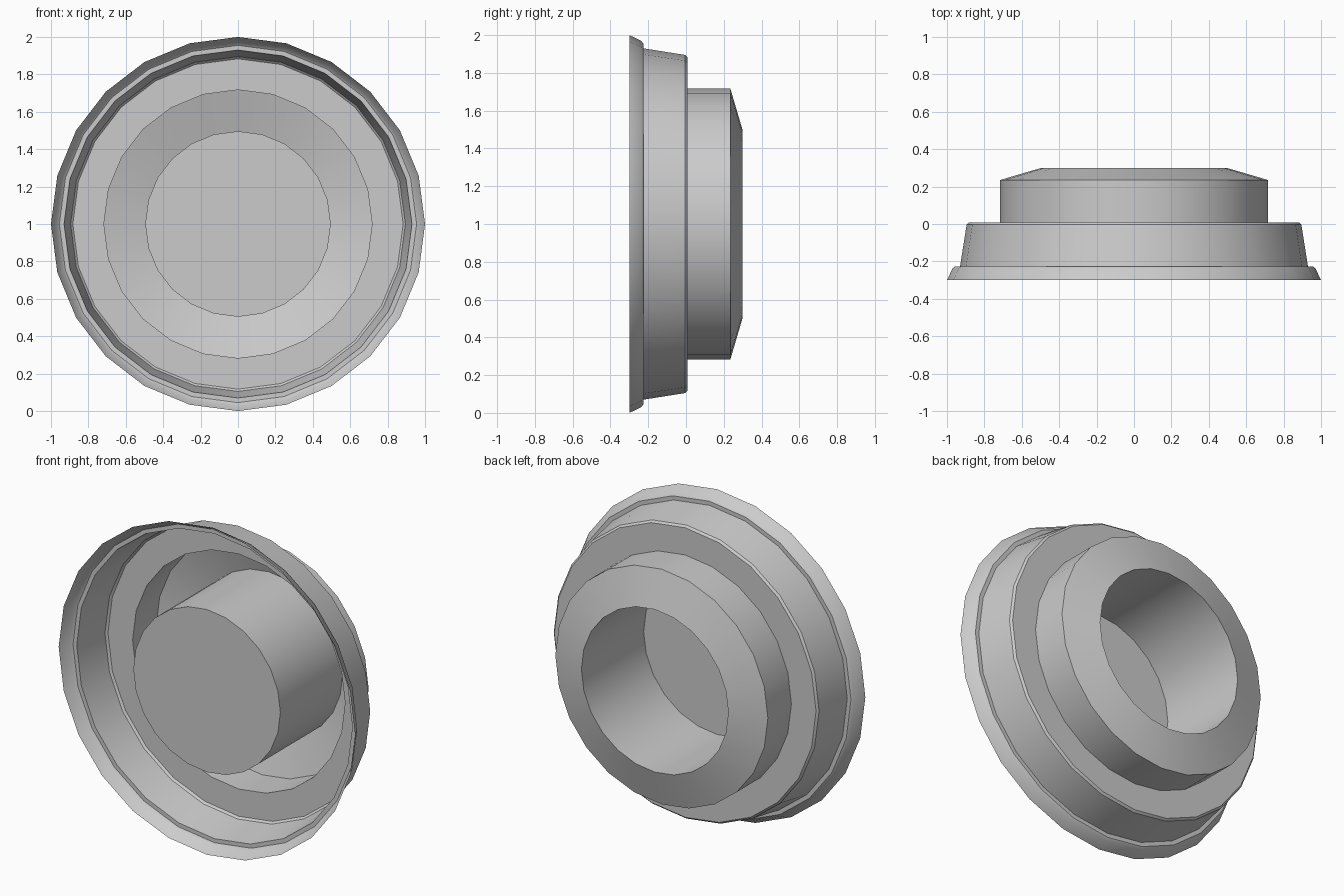
import bpy, bmesh, math

if "Cube" in bpy.data.objects:
    bpy.data.objects.remove(bpy.data.objects["Cube"])

SIDES = 24

# (radius, y) from the wide front rim, over the steps, down into the recessed cup
PROFILE = [
    (1.0, -0.30), (0.97, -0.237), (0.955, -0.226),    # flared rim
    (0.93, -0.226), (0.895, -0.004), (0.883, 0.008),  # tapered step
    (0.717, 0.008), (0.717, 0.235),                   # collar
    (0.496, 0.30), (0.496, -0.30),                    # sloped lip and cup wall
]


def revolve(name, profile):
    bm = bmesh.new()
    rings = []
    for r, y in profile:
        ring = []
        for i in range(SIDES):
            a = 2 * math.pi * i / SIDES
            ring.append(bm.verts.new((r * math.cos(a), y, 1 + r * math.sin(a))))
        rings.append(ring)
    for lo, hi in zip(rings, rings[1:]):
        for i in range(SIDES):
            j = (i + 1) % SIDES
            bm.faces.new((lo[i], hi[i], hi[j], lo[j]))
    # cup floor, seen from the front as a flat disc
    bm.faces.new(rings[-1])
    # outside of the shell faces outwards, floor faces the back opening
    bm.normal_update()
    if bm.faces[:][0].normal.x < 0:
        for f in bm.faces[:]:
            f.normal_flip()
    bmesh.ops.recalc_face_normals(bm, faces=bm.faces[:])
    mesh = bpy.data.meshes.new(name)
    bm.to_mesh(mesh)
    bm.free()
    obj = bpy.data.objects.new(name, mesh)
    bpy.context.collection.objects.link(obj)
    return obj


# Open stepped shell
shell = revolve("stepped_ring_shell", PROFILE)
bpy.context.view_layer.objects.active = shell
shell.select_set(True)
bpy.ops.object.shade_smooth_by_angle(angle=math.radians(35))
